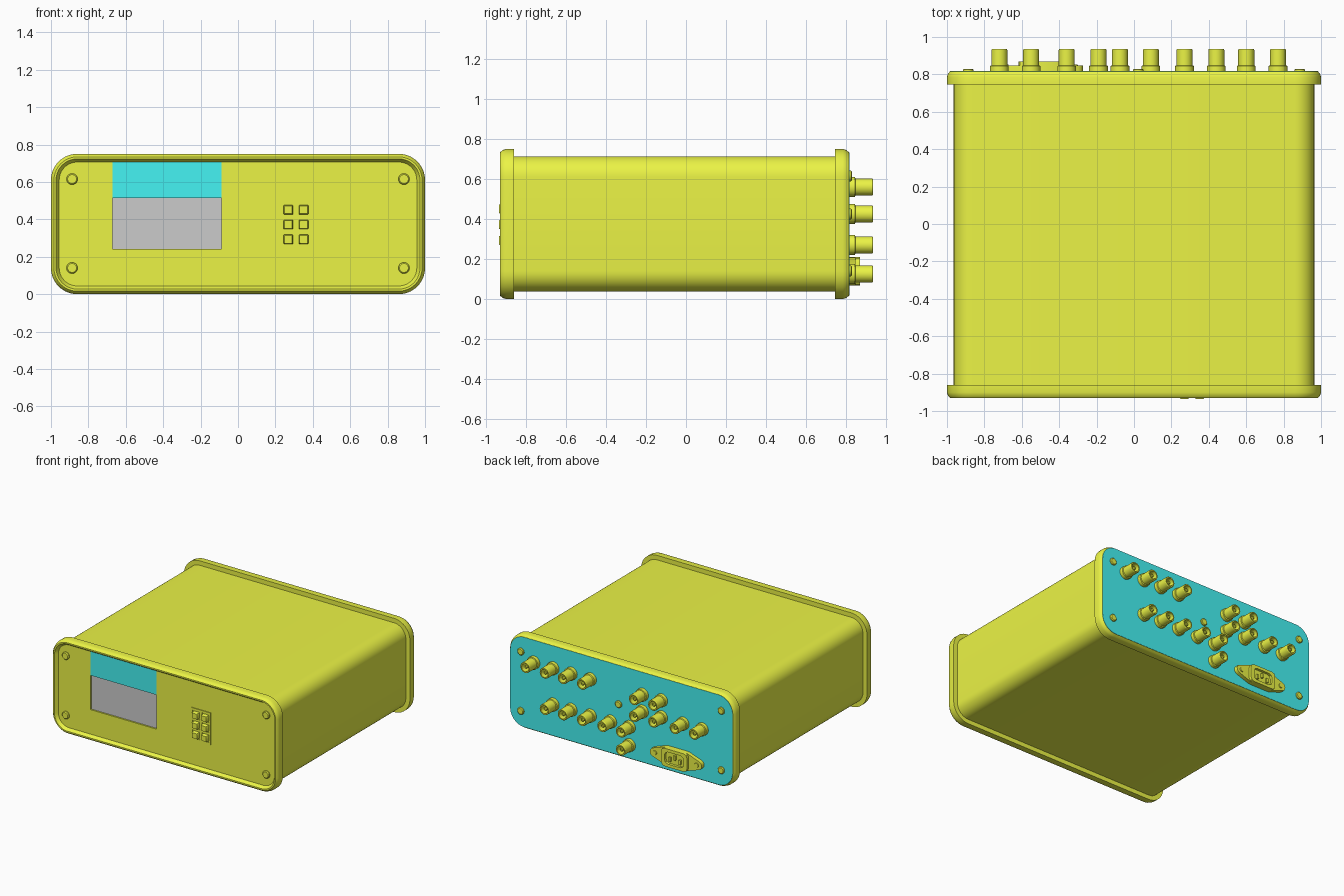
import bpy, bmesh, math

if "Cube" in bpy.data.objects:
    bpy.data.objects.remove(bpy.data.objects["Cube"])

def material(name, color):
    m = bpy.data.materials.new(name)
    m.diffuse_color = color
    m.use_nodes = True
    m.node_tree.nodes["Principled BSDF"].inputs["Base Color"].default_value = m.diffuse_color
    return m

LIME = material("lime", (0.83, 0.90, 0.06, 1))
TEAL = material("teal", (0.06, 0.90, 0.90, 1))

def add_mesh(name, mesh, mat, loc=(0, 0, 0)):
    ob = bpy.data.objects.new(name, mesh)
    ob.location = loc
    bpy.context.collection.objects.link(ob)
    if mat and not mesh.materials:
        mesh.materials.append(mat)
    return ob

def loft(name, loops, mat=None, ring=False, smooth=True):
    """Skin a list of equal-length point loops; capped, or closed into a ring."""
    bm = bmesh.new()
    rows = [[bm.verts.new(p) for p in lp] for lp in loops]
    n = len(rows[0])
    pairs = list(zip(rows, rows[1:])) + ([(rows[-1], rows[0])] if ring else [])
    for a, b in pairs:
        for i in range(n):
            j = (i + 1) % n
            bm.faces.new((a[i], a[j], b[j], b[i]))
    if not ring:
        bm.faces.new(rows[0])
        bm.faces.new(rows[-1])
    bmesh.ops.recalc_face_normals(bm, faces=bm.faces)
    mesh = bpy.data.meshes.new(name)
    bm.to_mesh(mesh)
    bm.free()
    ob = add_mesh(name, mesh, mat)
    if smooth:
        bpy.ops.object.select_all(action='DESELECT')
        bpy.context.view_layer.objects.active = ob
        ob.select_set(True)
        bpy.ops.object.shade_smooth_by_angle(angle=math.radians(30))
    return ob

def rounded(hx, hz, r, y, cx=0, cz=0, n=10):
    pts = []
    for q, (sx, sz) in enumerate([(1, 1), (-1, 1), (-1, -1), (1, -1)]):
        for k in range(n + 1):
            a = math.pi / 2 * (q + k / n)
            pts.append((cx + sx * (hx - r) + r * math.cos(a), y,
                        cz + sz * (hz - r) + r * math.sin(a)))
    return pts

def case_loop(inset, y):
    return rounded(1 - inset, 0.375 - inset, 0.14 - inset, y, 0, 0.375)

def circle(r, y, n=24):
    return [(r * math.cos(2 * math.pi * i / n), y, r * math.sin(2 * math.pi * i / n)) for i in range(n)]

def box(name, x0, x1, y0, y1, z0, z1, mat=None):
    rect = lambda y: [(x0, y, z0), (x1, y, z0), (x1, y, z1), (x0, y, z1)]
    return loft(name, [rect(y0), rect(y1)], mat, smooth=False)

def cut(target, cutters):
    bpy.context.view_layer.objects.active = target
    for c in cutters:
        mod = target.modifiers.new("cut", 'BOOLEAN')
        mod.operation, mod.solver, mod.object = 'DIFFERENCE', 'EXACT', c
        bpy.ops.object.modifier_apply(modifier=mod.name)
        bpy.data.objects.remove(c)

def repeat(name, first, spots):
    """Place linked copies of a part at (x, z) spots."""
    first.location = (spots[0][0], 0, spots[0][1])
    for i, (x, z) in enumerate(spots[1:], 2):
        add_mesh(f"{name}_{i}", first.data, None, (x, 0, z))

# Case sleeve and the two end frames
loft("case_body", [case_loop(0.036, y) for y in (-0.865, 0.75)], LIME)
loft("front_bezel", [case_loop(*p) for p in [
    (0.05, -0.86), (0, -0.86), (0, -0.9), (0.005, -0.918), (0.016, -0.93),
    (0.027, -0.93), (0.044, -0.905), (0.05, -0.905)]], LIME, ring=True)
loft("back_bezel", [case_loop(*p) for p in [
    (0.05, 0.745), (0, 0.745), (0, 0.785), (0.004, 0.8), (0.015, 0.815),
    (0.05, 0.815)]], LIME, ring=True)
loft("back_panel", [case_loop(0.016, 0.79), case_loop(0.016, 0.817)], TEAL)

# Front panel with display window
FRONT = -0.905
panel = loft("front_panel", [case_loop(0.04, FRONT), case_loop(0.04, -0.864)], LIME)
cut(panel, [box("window_cutter", -0.672, -0.087, -0.95, FRONT + 0.015, 0.24, 0.515)])
box("display_screen", -0.672, -0.087, FRONT + 0.012, FRONT + 0.02, 0.24, 0.515)
box("display_header", -0.672, -0.087, FRONT - 0.002, FRONT + 0.01, 0.515, 0.71, TEAL)

# Keypad: plate with six wells and a key in each
KEYS = [(x, z) for x in (0.269, 0.351) for z in (0.293, 0.372, 0.451)]
plate = box("keypad_plate", 0.225, 0.395, FRONT - 0.006, FRONT + 0.01, 0.245, 0.5, LIME)
cut(plate, [box("well_cutter", x - 0.032, x + 0.032, -0.95, FRONT + 0.005,
                z - 0.032, z + 0.032) for x, z in KEYS])
key = loft("key", [rounded(h, h, 0.004, y, n=2) for h, y in
                   [(0.025, FRONT + 0.008), (0.025, -0.928), (0.021, -0.935)]], LIME)
repeat("key", key, KEYS)

# Screws at the panel corners, plus a ground screw on the back
CORNERS = [(sx * 0.887, z) for sx in (-1, 1) for z in (0.14, 0.615)]
front_screw = loft("front_screw", [circle(r, y) for r, y in
                   [(0.03, FRONT + 0.01), (0.03, -0.914), (0.024, -0.92)]], LIME)
repeat("front_screw", front_screw, CORNERS)
back_screw = loft("back_screw", [circle(r, y) for r, y in
                  [(0.028, 0.81), (0.028, 0.825), (0.022, 0.83)]], LIME)
repeat("back_screw", back_screw, CORNERS + [(0.022, 0.425)])

# Coaxial sockets: collar, barrel, bore and centre pin
socket = loft("coax_socket", [circle(r, y) for r, y in [
    (0.05, 0.81), (0.05, 0.845), (0.043, 0.848), (0.043, 0.93), (0.04, 0.935),
    (0.031, 0.935), (0.031, 0.87), (0.013, 0.87), (0.013, 0.92), (0.008, 0.925)]], LIME)
ROWS = {0.56: (0.77, 0.6, 0.44, 0.27, -0.19, -0.36),
        0.425: (-0.19, -0.36, -0.55, -0.72),
        0.27: (0.6, 0.44, 0.27, 0.09, -0.075),
        0.125: (-0.075,)}
repeat("coax_socket", socket, [(x, z) for z, xs in ROWS.items() for x in xs])

# Power inlet: eared flange, hollow shroud, blades, ear screws
PX, PZ = -0.503, 0.138
def flange(y):
    right = [(0.1, 0.07)] + [(0.195 + 0.035 * math.cos(a), 0.035 * math.sin(a))
             for a in (math.radians(75 - 25 * k) for k in range(7))] + [(0.1, -0.07)]
    return [(PX + x, y, PZ + z) for x, z in right + [(-x, -z) for x, z in right]]
loft("inlet_flange", [flange(0.81), flange(0.848)], LIME)
loft("inlet_shroud", [rounded(hx, hz, 0.03, y, PX, PZ, n=2) for hx, hz, y in [
    (0.115, 0.072, 0.81), (0.115, 0.072, 0.87), (0.085, 0.048, 0.87),
    (0.085, 0.048, 0.85)]], LIME)
for i, (dx, dz) in enumerate([(-0.045, -0.012), (0, 0.012), (0.045, -0.012)], 1):
    box(f"inlet_blade_{i}", PX + dx - 0.008, PX + dx + 0.008, 0.845, 0.866,
        PZ + dz - 0.018, PZ + dz + 0.018, LIME)
ear_screw = loft("inlet_screw", [circle(0.02, 0.84), circle(0.016, 0.854)], LIME)
repeat("inlet_screw", ear_screw, [(PX - 0.185, PZ), (PX + 0.185, PZ)])
